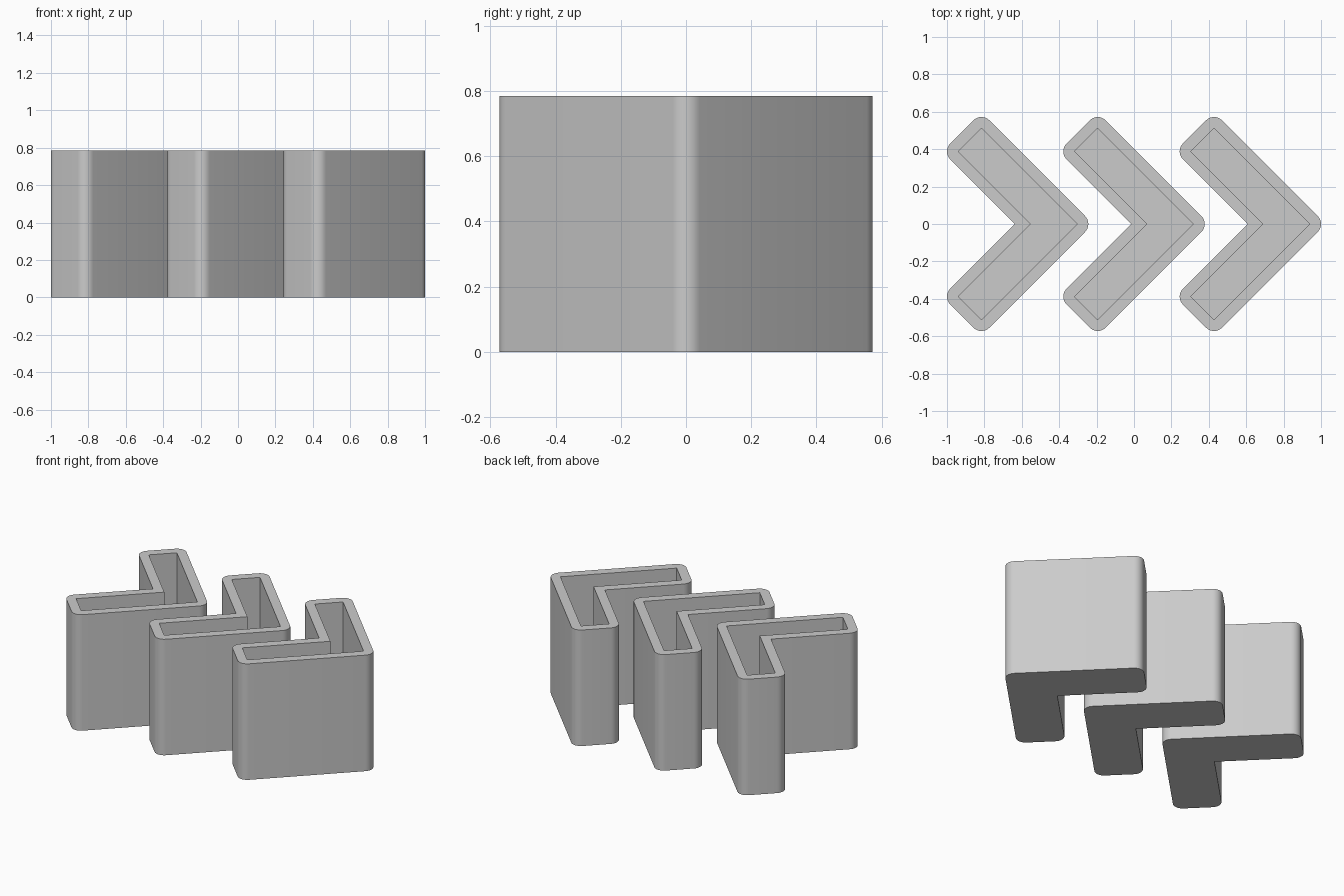
import bpy, bmesh
from math import radians, sin, cos
from mathutils import Vector

cube = bpy.data.objects.get("Cube")
if cube:
    bpy.data.objects.remove(cube, do_unlink=True)

HEIGHT, WALL, FLOOR = 0.785, 0.06, 0.06
SPACING, ARC_STEPS = 0.622, 8

grey = bpy.data.materials.new("plain grey")
grey.use_nodes = True
colour = (0.6, 0.6, 0.6, 1)
grey.diffuse_color = colour
grey.node_tree.nodes["Principled BSDF"].inputs["Base Color"].default_value = colour

# Cavity corners, counter-clockwise, with the start angle of each outer arc
# (None marks the sharp notch)
CORNERS = [
    ((0.318, 0), -45),
    ((-0.194, 0.512), 45),
    ((-0.318, 0.388), 135),
    ((0.07, 0), None),
    ((-0.318, -0.388), 135),
    ((-0.194, -0.512), 225),
]


def outer_outline():
    """Cavity outline grown by the wall; each point keeps its corner index."""
    points = []
    for i, ((x, y), start) in enumerate(CORNERS):
        if start is None:
            points.append((x - WALL * 2 ** 0.5, y, i))
            continue
        for k in range(ARC_STEPS + 1):
            a = radians(start + 90 * k / ARC_STEPS)
            points.append((x + WALL * cos(a), y + WALL * sin(a), i))
    return points


def ring(bm, points, z):
    return [bm.verts.new((p[0], p[1], z)) for p in points]


def walls(bm, low, high):
    n = len(low)
    for i in range(n):
        j = (i + 1) % n
        bm.faces.new((low[i], low[j], high[j], high[i]))


def chevron_mesh():
    bm = bmesh.new()
    outline = outer_outline()
    cavity = [c[0] for c in CORNERS]
    base, top = ring(bm, outline, 0), ring(bm, outline, HEIGHT)
    floor, lip = ring(bm, cavity, FLOOR), ring(bm, cavity, HEIGHT)
    # Outer walls, underside, cavity walls and cavity floor
    walls(bm, base, top)
    walls(bm, lip, floor)
    bm.faces.new(base[::-1])
    bm.faces.new(floor)
    # Flat rim: triangles round the corners, quads along the sides
    for i in range(len(outline)):
        j = (i + 1) % len(outline)
        a, b = outline[i][2], outline[j][2]
        face = [top[i], top[j], lip[b]]
        if a != b:
            face.append(lip[a])
        bm.faces.new(face)
    bmesh.ops.recalc_face_normals(bm, faces=bm.faces)
    mesh = bpy.data.meshes.new("chevron_tray")
    bm.to_mesh(mesh)
    bm.free()
    mesh.materials.append(grey)
    return mesh


# Three equal trays in a row
for name, step in (("right_tray", -1), ("middle_tray", 0), ("left_tray", 1)):
    tray = bpy.data.objects.new(name, chevron_mesh())
    tray.location = Vector((step * SPACING, 0, 0))
    bpy.context.collection.objects.link(tray)
    bpy.ops.object.select_all(action="DESELECT")
    tray.select_set(True)
    bpy.context.view_layer.objects.active = tray
    bpy.ops.object.shade_smooth_by_angle(angle=radians(30))
